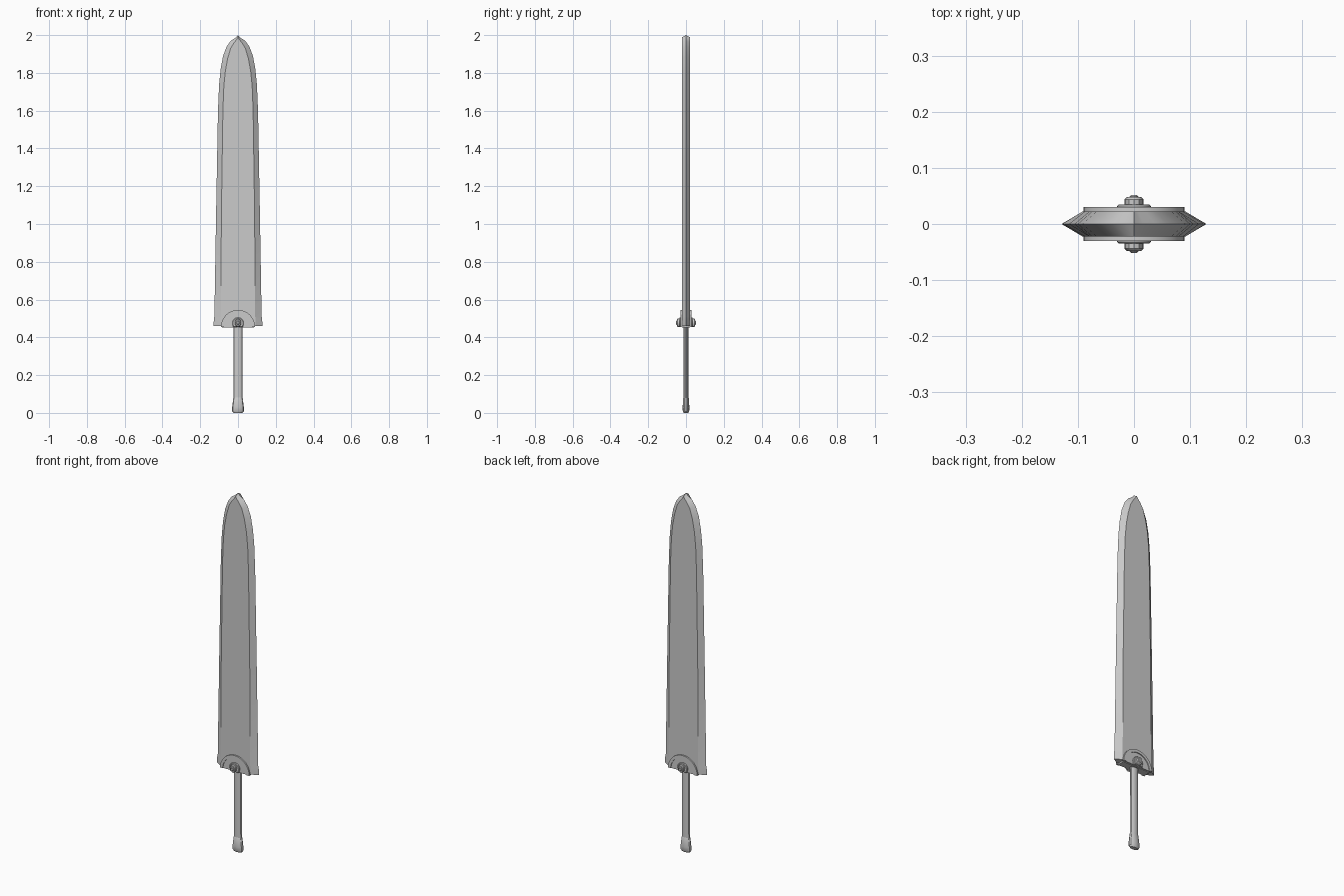
import bpy, bmesh, math

if "Cube" in bpy.data.objects:
    bpy.data.objects.remove(bpy.data.objects["Cube"])

def finish(name, bm, smooth=True):
    bmesh.ops.remove_doubles(bm, verts=bm.verts, dist=0.0002)
    bmesh.ops.recalc_face_normals(bm, faces=bm.faces)
    me = bpy.data.meshes.new(name)
    bm.to_mesh(me)
    bm.free()
    ob = bpy.data.objects.new(name, me)
    bpy.context.collection.objects.link(ob)
    if smooth:
        bpy.context.view_layer.objects.active = ob
        ob.select_set(True)
        bpy.ops.object.shade_smooth_by_angle(angle=math.radians(30))
        ob.select_set(False)
    return ob

def loft(name, rings):
    bm = bmesh.new()
    loops = [[bm.verts.new(p) for p in r] for r in rings]
    n = len(loops[0])
    for a, b in zip(loops, loops[1:]):
        for i in range(n):
            bm.faces.new((a[i], a[(i + 1) % n], b[(i + 1) % n], b[i]))
    bm.faces.new(loops[0])
    bm.faces.new(loops[-1])
    return finish(name, bm)

def prism(name, outline, y0, y1, bevel=0.0):
    # front-facing plate from an (x, z) outline, outer face slightly inset
    bm = bmesh.new()
    cz = 0.46
    rings = [[bm.verts.new((x, y, z)) for x, z in outline] for y in (y0, y1)]
    a, b = rings
    n = len(a)
    for i in range(n):
        bm.faces.new((a[i], a[(i + 1) % n], b[(i + 1) % n], b[i]))
    bm.faces.new(a)
    bm.faces.new(b)
    if bevel:
        edges = [e for e in bm.edges if all(v in b for v in e.verts)]
        bmesh.ops.bevel(bm, geom=edges, offset=bevel, segments=1, affect='EDGES')
    return finish(name, bm)

def arc(r, n=20, z=0.455):
    return [(r * math.cos(math.pi * i / n), z + r * math.sin(math.pi * i / n))
            for i in range(n + 1)]

# Blade: hexagonal section; edge half width, flat half width, edge z, flat z
T = 0.022
levels = [(0.129, 0.092, 0.46, 0.46), (0.128, 0.092, 0.50, 0.50),
          (0.125, 0.091, 0.51, 0.51), (0.116, 0.088, 1.05, 1.05),
          (0.106, 0.080, 1.60, 1.60), (0.100, 0.075, 1.74, 1.73),
          (0.092, 0.067, 1.82, 1.81), (0.079, 0.055, 1.89, 1.875),
          (0.060, 0.039, 1.94, 1.93), (0.038, 0.021, 1.97, 1.96),
          (0.016, 0.008, 1.984, 1.975), (0.0004, 0.0004, 2.0, 1.988)]
loft("blade", [[(-w, 0, z), (-f, -T, zf), (f, -T, zf), (w, 0, z), (f, T, zf), (-f, T, zf)]
               for w, f, z, zf in levels])

# Grip and pommel: oval sections
def oval(rx, ry, z, n=12):
    return [(rx * math.cos(2 * math.pi * i / n), ry * math.sin(2 * math.pi * i / n), z)
            for i in range(n)]

loft("grip", [oval(0.025, 0.013, 0.07), oval(0.024, 0.013, 0.30), oval(0.024, 0.013, 0.47)])
loft("pommel", [oval(0.024, 0.012, 0.0), oval(0.031, 0.017, 0.008), oval(0.031, 0.018, 0.03),
                oval(0.025, 0.015, 0.078), oval(0.022, 0.012, 0.083)])

# Guard collar under the blade
loft("collar", [[(-0.085, -0.02, z), (0.085, -0.02, z), (0.085, 0.02, z), (-0.085, 0.02, z)]
                for z in (0.452, 0.47)])

# Half-round guard emblem on both faces
for side, s in (("front", -1), ("back", 1)):
    prism(f"guard_plate_{side}", arc(0.08), s * 0.018, s * 0.0255)
    prism(f"guard_rim_{side}", arc(0.09) + arc(0.074)[::-1], s * 0.018, s * 0.030)
    prism(f"guard_boss_{side}", arc(0.030, 12, 0.475) + [(-0.026, 0.455), (0.026, 0.455)],
          s * 0.02, s * 0.035, 0.003)
    stud = [(0.017 * math.cos(2 * math.pi * i / 12), 0.477 + 0.023 * math.sin(2 * math.pi * i / 12))
            for i in range(12)]
    prism(f"stud_{side}", stud, s * 0.03, s * 0.048, 0.004)
    core = [(0.45 * x, 0.477 + 0.5 * (z - 0.477)) for x, z in stud]
    prism(f"stud_core_{side}", core, s * 0.04, s * 0.052, 0.003)
